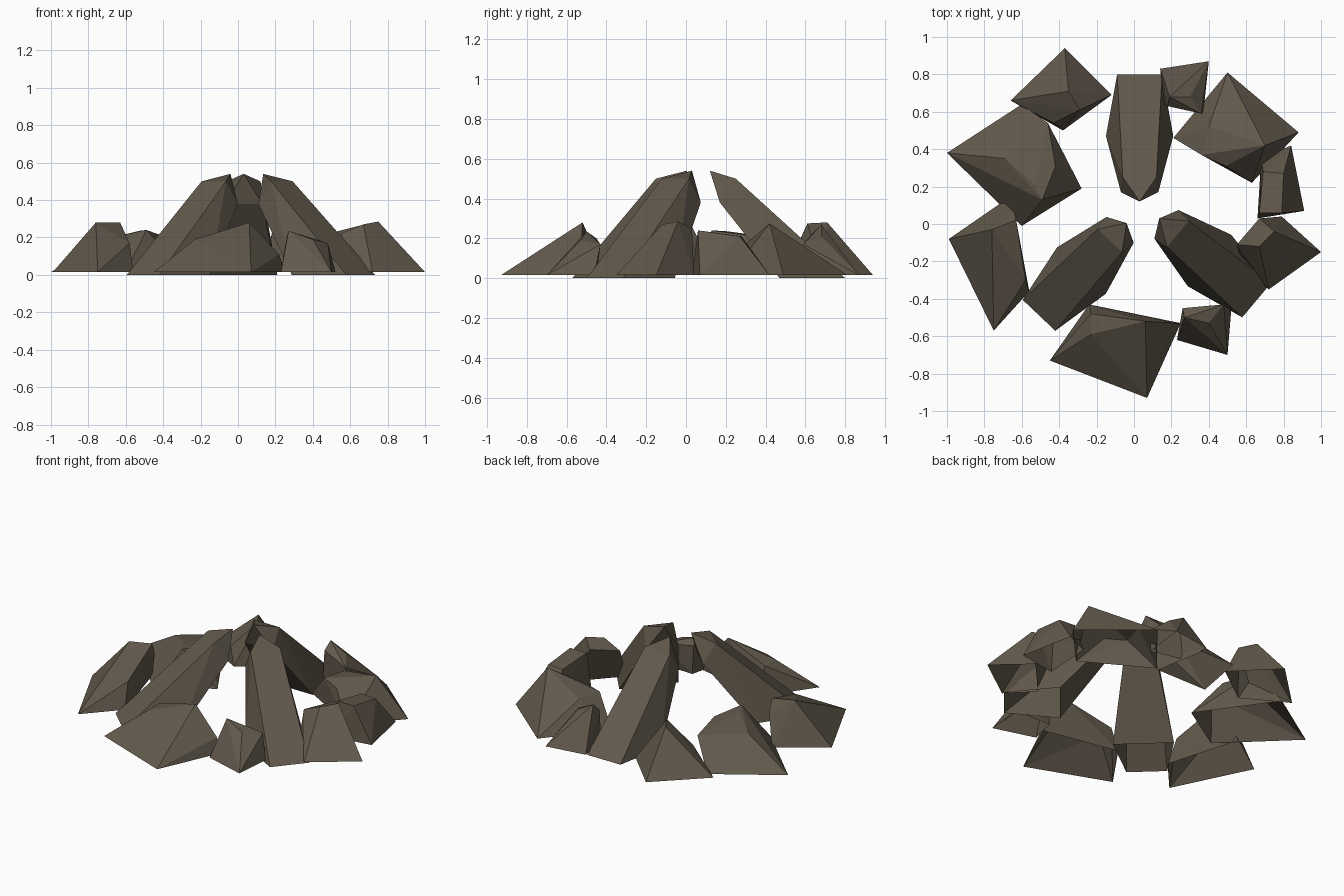
import bpy
import bmesh
from math import radians
from mathutils import Matrix, Vector

default_cube = bpy.data.objects.get("Cube")
if default_cube:
    bpy.data.objects.remove(default_cube, do_unlink=True)

# One flat stone colour for everything
STONE = (0.122, 0.100, 0.072, 1.0)
stone = bpy.data.materials.new("brown grey stone")
stone.use_nodes = True
stone.diffuse_color = STONE
shader = stone.node_tree.nodes["Principled BSDF"]
shader.inputs["Base Color"].default_value = STONE
shader.inputs["Roughness"].default_value = 0.9

GROUND = 0.015


def hull_object(name, points, transform=None):
    """Make a faceted stone shell, open underneath, from a few corner points."""
    bm = bmesh.new()
    for point in points:
        bm.verts.new(Vector(point))
    result = bmesh.ops.convex_hull(bm, input=bm.verts)
    loose = [item for item in result["geom_interior"]
             if isinstance(item, bmesh.types.BMVert)]
    bmesh.ops.delete(bm, geom=loose, context="VERTS")
    bmesh.ops.dissolve_limit(bm, angle_limit=radians(2),
                             verts=bm.verts, edges=bm.edges)
    if transform:
        bm.transform(transform)
    bmesh.ops.recalc_face_normals(bm, faces=bm.faces)
    # The stones rest on the ground and have no underside
    underside = [face for face in bm.faces if face.normal.z < -0.98]
    bmesh.ops.delete(bm, geom=underside, context="FACES")
    mesh = bpy.data.meshes.new(name)
    bm.to_mesh(mesh)
    bm.free()
    mesh.materials.append(stone)
    stone_object = bpy.data.objects.new(name, mesh)
    bpy.context.collection.objects.link(stone_object)


def mirrored_pair(along, half_width, height):
    """Two corners either side of a slab's centre line."""
    return [(along, side * half_width, height) for side in (-1, 1)]


def leaning_slab(name, tip, heading):
    """Tall pointed slab that leans inwards, with its tip over the given spot."""
    corners = [(0, 0, 0.54)]
    corners += mirrored_pair(along=0.13, half_width=0.09, height=0.50)
    corners += mirrored_pair(along=0.05, half_width=0.10, height=0.38)
    corners += mirrored_pair(along=0.35, half_width=0.18, height=0)
    corners += mirrored_pair(along=0.68, half_width=0.12, height=0)
    place = Matrix.Translation((*tip, 0)) @ Matrix.Rotation(radians(heading), 4, "Z")
    hull_object(name, corners, place)


def boulder(name, base, top):
    """Low rock with a flat footprint and a few raised corners."""
    hull_object(name, [(x, y, GROUND) for x, y in base] + top)


# Three leaning slabs around the middle
leaning_slab("back_leaning_slab", tip=(0.03, 0.12), heading=90)
leaning_slab("front_right_leaning_slab", tip=(-0.04, 0.005), heading=226.5)
leaning_slab("front_left_leaning_slab", tip=(0.135, 0.03), heading=320)

# Ring of boulders, anticlockwise from the front
boulder("front_boulder",
        base=[(-0.45, -0.73), (0.07, -0.93), (0.25, -0.53), (-0.24, -0.43)],
        top=[(-0.23, -0.59, 0.19), (-0.23, -0.48, 0.19),
             (0.06, -0.52, 0.28), (0.22, -0.53, 0.11)])

boulder("front_left_small_boulder",
        base=[(0.23, -0.62), (0.50, -0.70), (0.52, -0.46), (0.27, -0.45)],
        top=[(0.27, -0.50, 0.235), (0.40, -0.53, 0.19),
             (0.48, -0.43, 0.17), (0.26, -0.45, 0.20)])

boulder("left_boulder",
        base=[(1.0, -0.15), (0.72, -0.35), (0.57, -0.2), (0.79, 0.04)],
        top=[(0.67, -0.12, 0.27), (0.75, -0.04, 0.285),
             (0.67, 0.03, 0.25), (0.55, -0.11, 0.22)])

boulder("left_small_boulder",
        base=[(0.91, 0.07), (0.84, 0.42), (0.68, 0.35), (0.66, 0.03)],
        top=[(0.79, 0.06, 0.24), (0.80, 0.27, 0.21),
             (0.69, 0.28, 0.21), (0.67, 0.06, 0.24)])

boulder("back_left_boulder",
        base=[(0.21, 0.46), (0.50, 0.81), (0.88, 0.49), (0.63, 0.22)],
        top=[(0.40, 0.52, 0.19), (0.70, 0.42, 0.275),
             (0.36, 0.37, 0.19), (0.49, 0.31, 0.18)])

boulder("back_left_small_boulder",
        base=[(0.14, 0.83), (0.40, 0.87), (0.37, 0.59), (0.16, 0.64)],
        top=[(0.19, 0.68, 0.27), (0.30, 0.68, 0.21),
             (0.36, 0.59, 0.17), (0.18, 0.63, 0.22)])

boulder("back_right_boulder",
        base=[(-0.37, 0.94), (-0.12, 0.69), (-0.38, 0.50), (-0.66, 0.66)],
        top=[(-0.35, 0.71, 0.28), (-0.29, 0.61, 0.275), (-0.43, 0.54, 0.12)])

boulder("right_large_boulder",
        base=[(-1.0, 0.38), (-0.60, 0.64), (-0.28, 0.19), (-0.60, -0.01)],
        top=[(-0.69, 0.35, 0.195), (-0.46, 0.54, 0.19), (-0.42, 0.31, 0.215),
             (-0.49, 0.13, 0.24), (-0.53, 0.21, 0.235)])

boulder("right_boulder",
        base=[(-0.99, -0.08), (-0.75, -0.57), (-0.56, -0.36), (-0.70, 0.12)],
        top=[(-0.76, -0.03, 0.28), (-0.63, 0.02, 0.28),
             (-0.64, 0.06, 0.2), (-0.58, -0.30, 0.17)])
